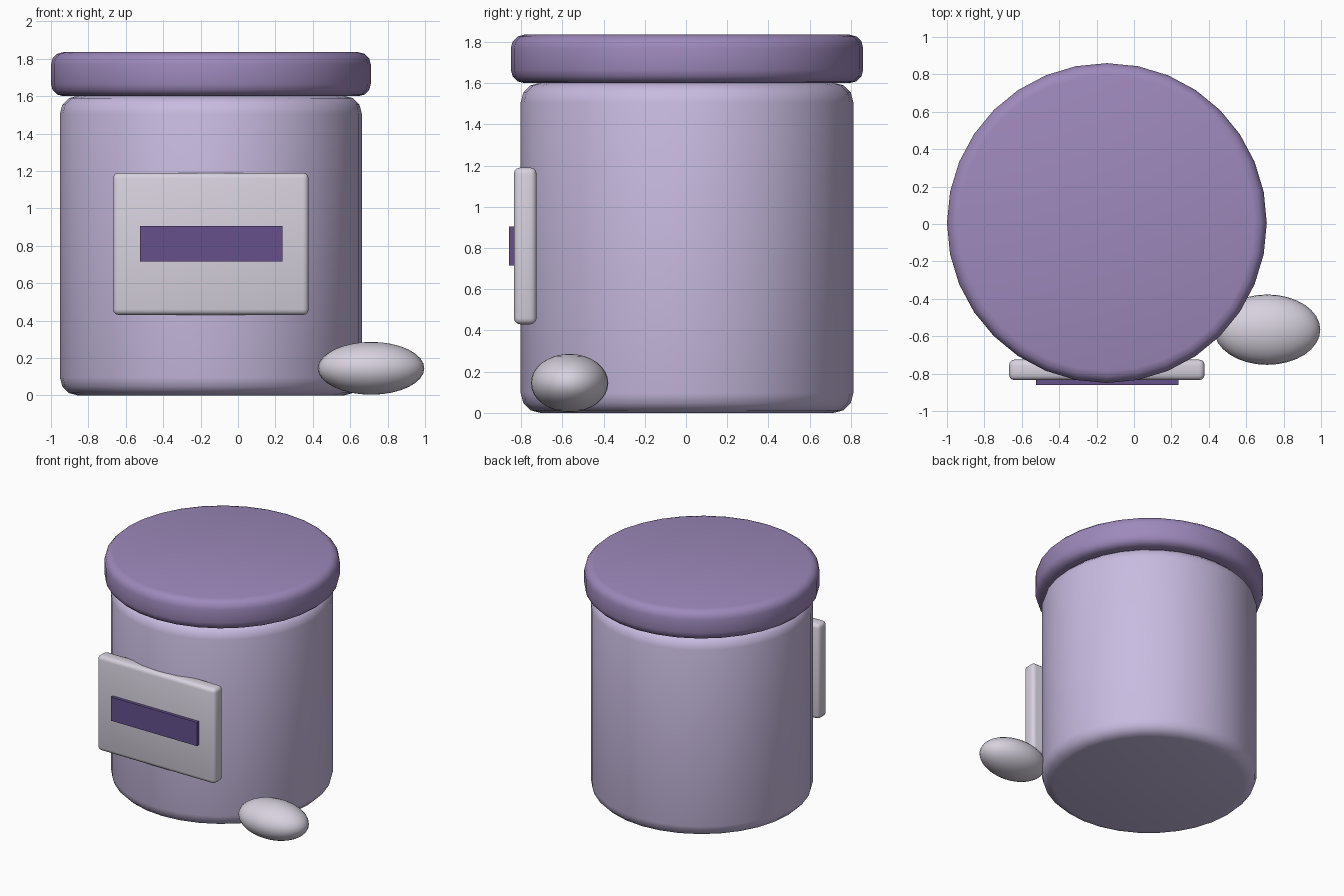
import bpy, math

if "Cube" in bpy.data.objects:
    bpy.data.objects.remove(bpy.data.objects["Cube"])

def mat(name, rgb):
    m = bpy.data.materials.new(name)
    m.diffuse_color = (*rgb, 1)
    m.use_nodes = True
    m.node_tree.nodes["Principled BSDF"].inputs["Base Color"].default_value = m.diffuse_color
    return m

lilac = mat("pale lilac", (0.58, 0.50, 0.75))
purple = mat("dusty purple", (0.34, 0.25, 0.50))
grey = mat("warm white", (0.68, 0.64, 0.73))
dark = mat("deep violet", (0.13, 0.08, 0.26))

def finish(name, material, bevel=0, segments=3, angle=40):
    o = bpy.context.object
    o.name = name
    o.data.materials.append(material)
    bpy.ops.object.transform_apply(location=False, rotation=False, scale=True)
    if bevel:
        b = o.modifiers.new("rounded edges", 'BEVEL')
        b.width, b.segments = bevel, segments
        b.limit_method, b.angle_limit = 'ANGLE', math.radians(40)
        bpy.ops.object.modifier_apply(modifier=b.name)
    bpy.ops.object.shade_smooth_by_angle(angle=math.radians(angle))
    return o

def drum(name, radius, z0, z1, material, bevel):
    bpy.ops.mesh.primitive_cylinder_add(vertices=32, radius=radius, depth=z1 - z0,
                                        location=(-0.145, 0.005, (z0 + z1) / 2))
    return finish(name, material, bevel)

def block(name, lo, hi, material, bevel=0):
    bpy.ops.mesh.primitive_cube_add(size=1, location=[(a + b) / 2 for a, b in zip(lo, hi)])
    bpy.context.object.scale = [b - a for a, b in zip(lo, hi)]
    return finish(name, material, bevel)

# Jar and lid
drum("jar_body", 0.807, 0, 1.602, lilac, 0.095)
drum("lid", 0.855, 1.6, 1.835, purple, 0.065)

# Front label with a dark stripe
block("label_plate", (-0.668, -0.835, 0.43), (0.378, -0.725, 1.19), grey, 0.03)
block("label_stripe", (-0.525, -0.86, 0.715), (0.237, -0.80, 0.905), dark)

# Pebble resting beside the jar
bpy.ops.mesh.primitive_uv_sphere_add(segments=32, ring_count=16, radius=1,
                                     location=(0.712, -0.565, 0.145))
bpy.context.object.scale = (0.284, 0.188, 0.141)
finish("pebble", grey, angle=60)
